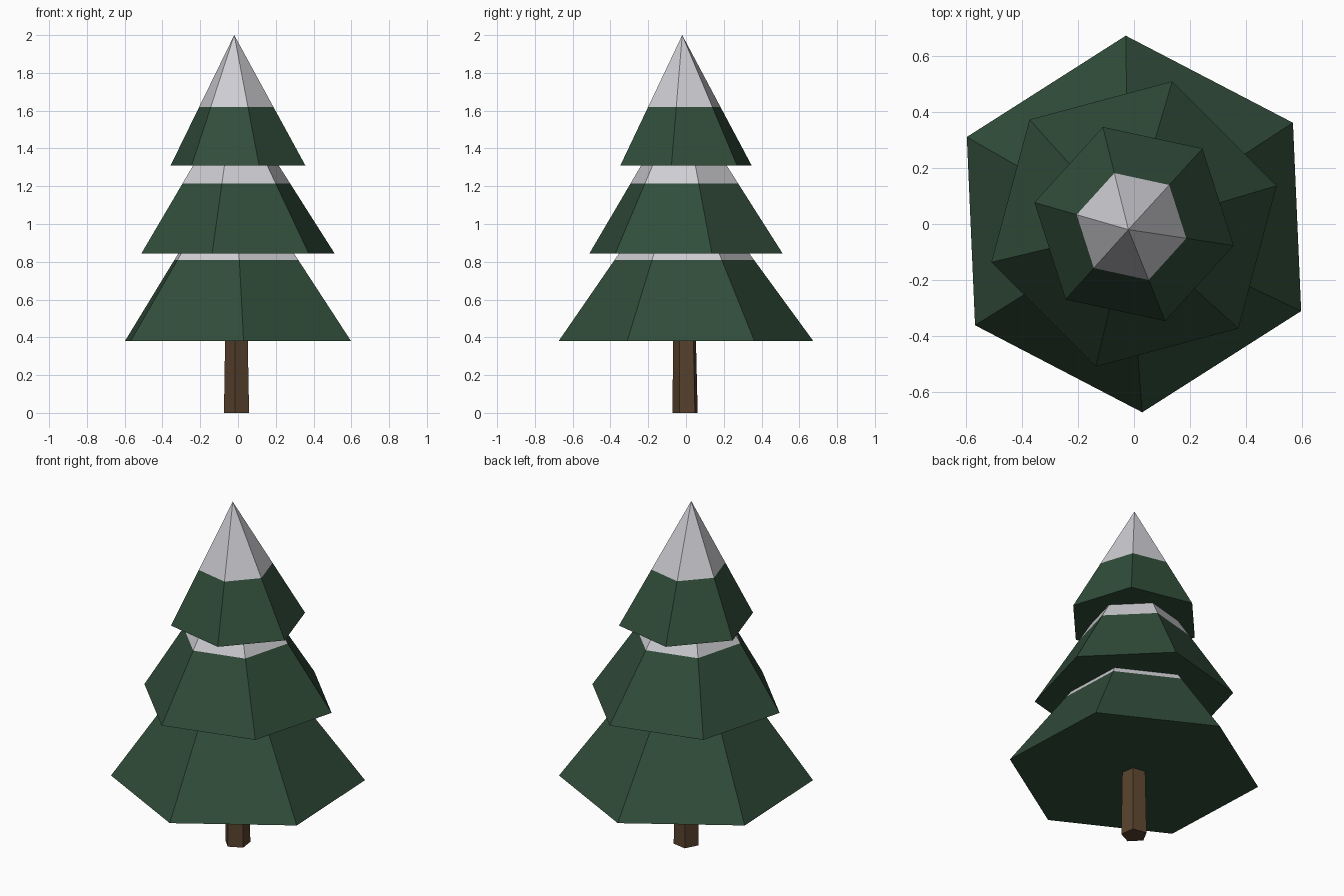
import bpy, bmesh, math

if "Cube" in bpy.data.objects:
    bpy.data.objects.remove(bpy.data.objects["Cube"])


def srgb(r, g, b):
    lin = lambda c: c / 12.92 if c <= 0.04045 else ((c + 0.055) / 1.055) ** 2.4
    return (lin(r / 255), lin(g / 255), lin(b / 255), 1)


def material(name, rgb):
    m = bpy.data.materials.new(name)
    m.diffuse_color = srgb(*rgb)
    m.use_nodes = True
    m.node_tree.nodes["Principled BSDF"].inputs["Base Color"].default_value = m.diffuse_color
    return m


GREEN = material("pine green", (49, 77, 58))
SNOW = material("snow", (205, 205, 210))
BROWN = material("bark brown", (88, 66, 45))


def ring(bm, sides, radius, z, turn, cx=0, cy=0):
    angles = [math.radians(turn + 360 * i / sides) for i in range(sides)]
    return [bm.verts.new((cx + radius * math.cos(a), cy + radius * math.sin(a), z))
            for a in angles]


def bridge(bm, low, high):
    n = len(low)
    return [bm.faces.new((low[i], low[(i + 1) % n], high[(i + 1) % n], high[i]))
            for i in range(n)]


def finish(bm, name, mats):
    mesh = bpy.data.meshes.new(name)
    bm.to_mesh(mesh)
    bm.free()
    for m in mats:
        mesh.materials.append(m)
    bpy.context.collection.objects.link(bpy.data.objects.new(name, mesh))


# Six-sided branch cone, tip slightly off centre, snowy above the snow line
def tier(name, radius, base, snow_line, tip, turn, lean=-0.02):
    bm = bmesh.new()
    t = (snow_line - base) / (tip - base)
    low = ring(bm, 6, radius, base, turn)
    mid = ring(bm, 6, radius * (1 - t), snow_line, turn, lean * t, lean * t)
    apex = bm.verts.new((lean, lean, tip))
    bm.faces.new(low[::-1])
    bridge(bm, low, mid)
    for i in range(6):
        bm.faces.new((mid[i], mid[(i + 1) % 6], apex)).material_index = 1
    finish(bm, name, [GREEN, SNOW])


tier("lower_branches", 0.675, 0.38, 0.81, 1.33, 32.5)
tier("middle_branches", 0.529, 0.845, 1.215, 1.68, 15)
tier("top_branches", 0.365, 1.31, 1.62, 2.0, 47.8)

# Five-sided tapering trunk
bm = bmesh.new()
foot = ring(bm, 5, 0.071, 0, 44, -0.004, -0.002)
head = ring(bm, 5, 0.064, 0.39, 44, -0.005, -0.005)
bm.faces.new(foot[::-1])
bridge(bm, foot, head)
bm.faces.new(head)
finish(bm, "trunk", [BROWN])
